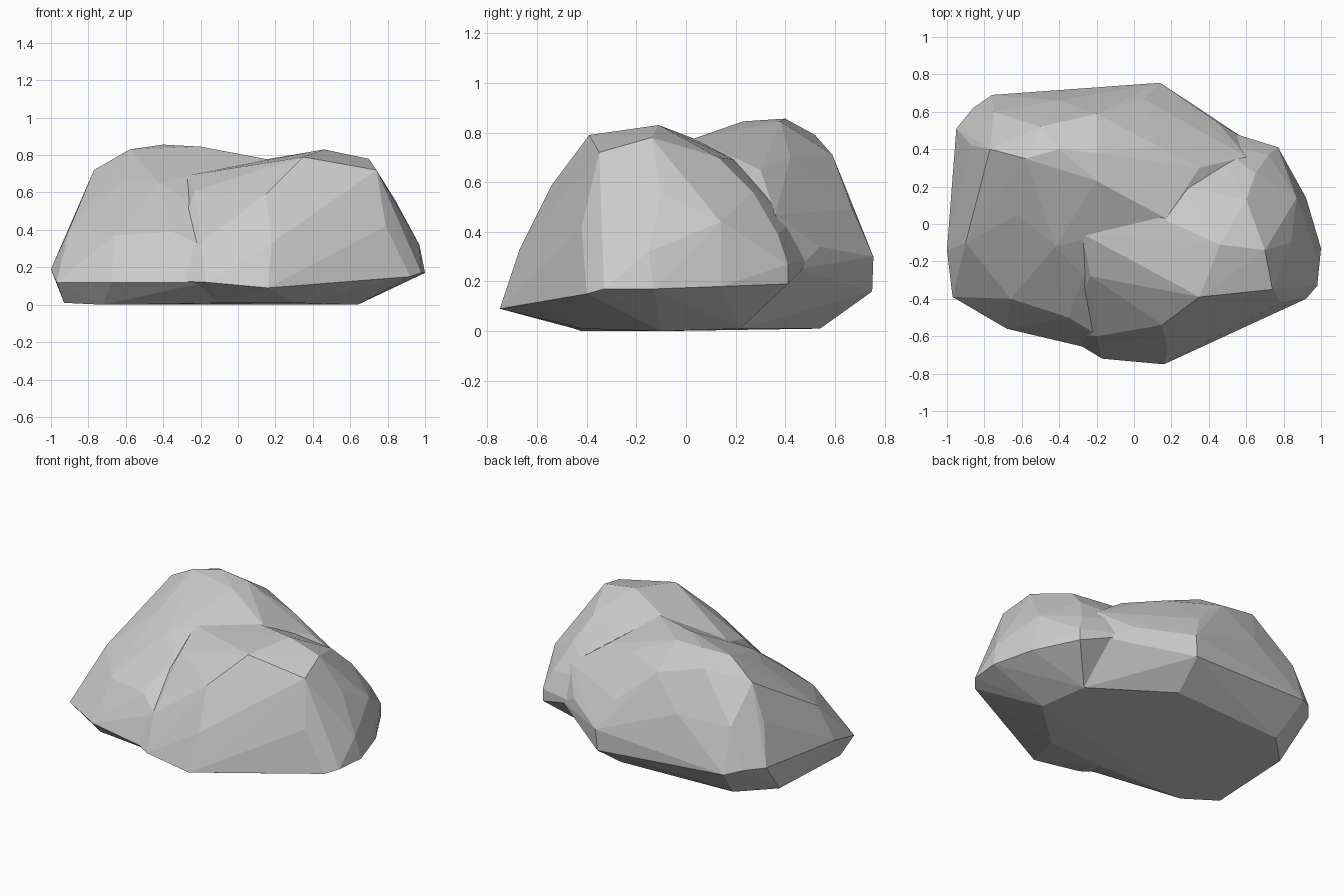
import bpy, bmesh


def hull(name, points):
    """Faceted boulder lump: convex hull of a few corner points."""
    bm = bmesh.new()
    for p in points:
        bm.verts.new(p)
    bmesh.ops.convex_hull(bm, input=bm.verts)
    bmesh.ops.delete(bm, geom=[v for v in bm.verts if not v.link_faces], context='VERTS')
    bmesh.ops.recalc_face_normals(bm, faces=bm.faces)
    me = bpy.data.meshes.new(name)
    bm.to_mesh(me)
    bm.free()
    ob = bpy.data.objects.new(name, me)
    bpy.context.collection.objects.link(ob)
    return ob


# shared underside outline, slightly inset from the widest ring
underside = [(-.93, -.3, .02), (-.72, -.42, .01), (-.1, -.45, .02), (.3, -.42, .02),
             (.64, -.1, .01), (.58, .22, .02), (.1, .54, .02), (-.7, .5, .02), (-.9, .3, .02)]

# back-left lump: widest ring, shoulders, crown
back_ring = [(-1, -.14, .2), (-.97, -.39, .13), (-.68, -.56, .13), (-.4, -.61, .14),
             (-.17, -.68, .13), (-.95, .51, .25), (-.86, .62, .25), (-.76, .69, .22),
             (-.43, .7, .25), (-.13, .72, .25), (.14, .755, .31), (.13, .75, .17),
             (.45, .54, .35), (.6, .45, .26)]
back_shoulder = [(-.9, -.1, .42), (-.66, -.4, .38), (-.35, -.5, .4), (-.2, -.59, .33),
                 (-.87, .42, .5), (-.75, .6, .5), (-.4, .66, .52), (.05, .67, .5),
                 (.4, .47, .48), (.6, .36, .48)]
back_crown = [(-.77, .4, .73), (-.58, .35, .84), (-.4, .4, .866), (-.2, .38, .855),
              (-.2, .23, .855), (.17, .03, .785), (.35, .3, .66), (-.5, .52, .8),
              (-.2, .59, .72), (-.42, -.12, .66), (-.62, .05, .67), (.12, .42, .71),
              (-.27, -.28, .57)]

# front-right lump: widest ring, shoulders, sloping plateau
front_ring = underside[2:6] + [
    (-.4, -.58, .14), (-.17, -.72, .13), (.16, -.75, .1), (.45, -.61, .12),
    (.92, -.4, .16), (.98, -.33, .18), (1, -.13, .18), (.92, .14, .19),
    (.77, .41, .2), (.77, .41, .28), (.45, .51, .3)]
front_shoulder = [(-.2, -.6, .34), (.18, -.67, .34), (.79, -.42, .43), (.9, -.31, .37),
                  (.97, -.15, .33), (.87, .14, .45), (.72, .37, .4), (.84, -.1, .57),
                  (.15, -.54, .6), (.65, .27, .57), (.42, .44, .46)]
plateau = [(-.23, -.28, .62), (-.28, -.05, .7), (-.12, .15, .74), (.13, 0, .78),
           (.35, -.39, .8), (.46, -.11, .84), (.74, -.35, .73), (.7, -.14, .79),
           (.6, .13, .71), (.25, .2, .7)]

rock = hull("rock", underside + back_ring + back_shoulder + back_crown)
lump = hull("front_lump", front_ring + front_shoulder + plateau)

# join the lumps so they meet in a natural crease
mod = rock.modifiers.new("join", 'BOOLEAN')
mod.operation = 'UNION'
mod.solver = 'EXACT'
mod.object = lump
bpy.context.view_layer.objects.active = rock
rock.select_set(True)
bpy.ops.object.modifier_apply(modifier="join")
bpy.data.objects.remove(lump)

# rest the boulder on the ground
low = min(v.co.z for v in rock.data.vertices)
for v in rock.data.vertices:
    v.co.z -= low
for f in rock.data.polygons:
    f.use_smooth = False
